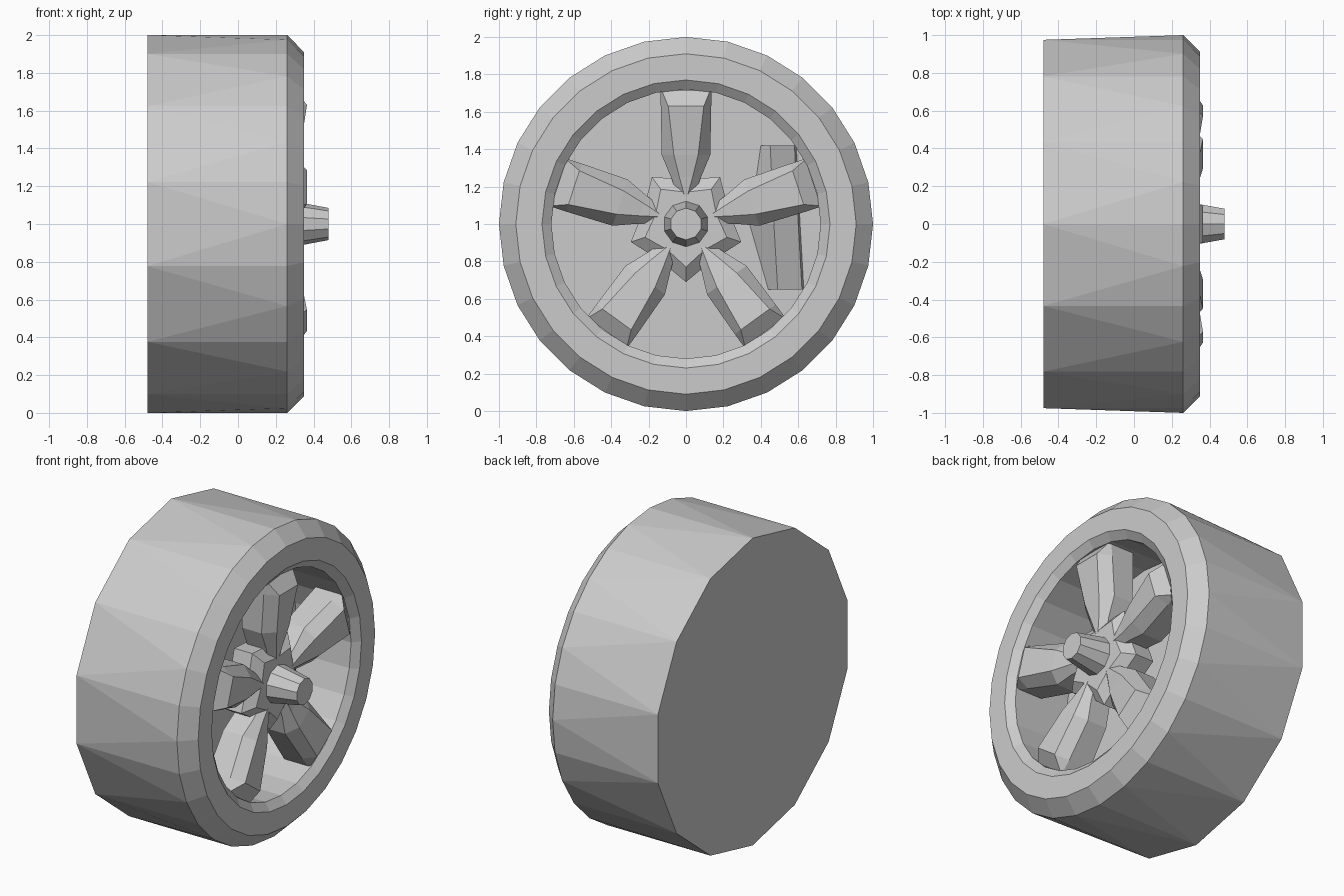
import bpy, bmesh, math

cube = bpy.data.objects.get("Cube")
if cube:
    bpy.data.objects.remove(cube, do_unlink=True)

grey = bpy.data.materials.new("wheel grey")
grey.use_nodes = True
GREY = (0.6, 0.6, 0.6, 1)
grey.diffuse_color = GREY
grey.node_tree.nodes["Principled BSDF"].inputs["Base Color"].default_value = GREY


def ring(bm, x, radii, count):
    """Ring of vertices around the axle, starting at the top."""
    out = []
    for i in range(count):
        a = math.tau * i / count
        r = radii[i % len(radii)]
        out.append(bm.verts.new((x, r * math.sin(a), 1 + r * math.cos(a))))
    return out


def bridge(bm, a, b):
    n = len(a)
    for i in range(n):
        j = (i + 1) % n
        bm.faces.new((a[i], a[j], b[j], b[i]))


def finish(bm, name):
    bmesh.ops.remove_doubles(bm, verts=bm.verts, dist=0.0001)
    bmesh.ops.recalc_face_normals(bm, faces=bm.faces)
    mesh = bpy.data.meshes.new(name)
    bm.to_mesh(mesh)
    bm.free()
    mesh.materials.append(grey)
    obj = bpy.data.objects.new(name, mesh)
    bpy.context.collection.objects.link(obj)
    return obj


def lathe(name, profile, count):
    """Closed solid from a list of (x, radii) rings."""
    bm = bmesh.new()
    rings = [ring(bm, x, radii, count) for x, radii in profile]
    for a, b in zip(rings, rings[1:]):
        bridge(bm, a, b)
    bm.faces.new(rings[0])
    bm.faces.new(rings[-1])
    return finish(bm, name)


# Tyre and rim: coarse closed back, finer front, recessed barrel
SIDES = 28
PLATE = -0.08
bm = bmesh.new()
back = ring(bm, -0.48, [1.0], SIDES // 2)
shoulder = ring(bm, 0.26, [1.0], SIDES)
bm.faces.new(back)
for i, v in enumerate(back):
    nxt = back[(i + 1) % len(back)]
    f0, f1, f2 = (shoulder[(2 * i + k) % SIDES] for k in range(3))
    bm.faces.new((v, f0, f1))
    bm.faces.new((v, f1, nxt))
    bm.faces.new((nxt, f1, f2))
last = shoulder
for x, r in ((0.35, 0.91), (0.35, 0.77), (0.31, 0.72), (PLATE, 0.72)):
    new = ring(bm, x, [r], SIDES)
    bridge(bm, last, new)
    last = new
bm.faces.new(last)
finish(bm, "tyre_and_rim")

# Hub with bevelled points between the spokes, and the tapered centre cap
lathe("hub", [(0.10, [0.24, 0.31]), (0.23, [0.24, 0.31]), (0.285, [0.17, 0.23])], 10)
lathe("centre_cap", [(0.24, [0.13]), (0.48, [0.085])], 10)

# Spokes: ridge half width and front, then shoulder half width and front
SECTIONS = (
    (0.14, 0.005, 0.283, 0.04, 0.25),
    (0.25, 0.035, 0.30, 0.08, 0.26),
    (0.37, 0.065, 0.325, 0.13, 0.26),
    (0.63, 0.095, 0.365, 0.135, 0.28),
    (0.715, 0.13, 0.30, 0.135, 0.29),
)
for k in range(5):
    a = math.tau * k / 5
    bm = bmesh.new()
    loops = []
    for r, ridge, front, wide, edge in SECTIONS:
        outline = ((-wide, 0.12), (-wide, edge), (-ridge, front),
                   (ridge, front), (wide, edge), (wide, 0.12))
        loops.append([bm.verts.new((x, r * math.sin(a) + w * math.cos(a),
                                    1 + r * math.cos(a) - w * math.sin(a)))
                      for w, x in outline])
    for p, q in zip(loops, loops[1:]):
        bridge(bm, p, q)
    bm.faces.new(loops[0])
    bm.faces.new(loops[-1])
    finish(bm, f"spoke_{k + 1}")

# Brake caliper: ridged block standing on the back plate
bm = bmesh.new()
ends = []
for z, shift in ((0.65, 0.02), (1.0, 0.0), (1.42, -0.02)):
    inner = 0.34 if z == 1.0 else 0.42
    outline = ((inner, PLATE), (0.47, 0.04), (0.60, -0.04), (0.61, PLATE))
    ends.append([bm.verts.new((x, y + shift, z)) for y, x in outline])
for p, q in zip(ends, ends[1:]):
    bridge(bm, p, q)
bm.faces.new(ends[0])
bm.faces.new(ends[-1])
finish(bm, "brake_caliper")
